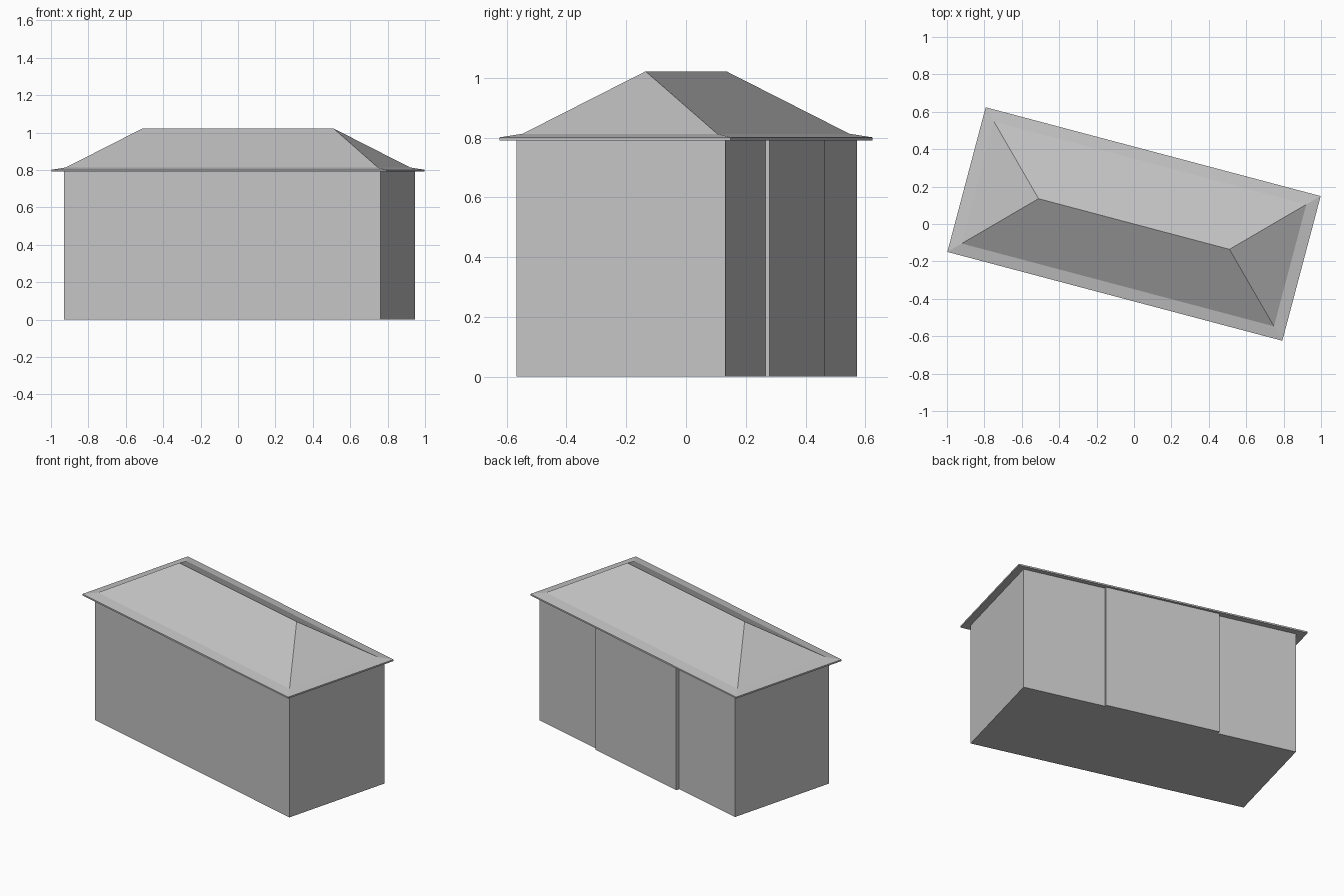
import bpy
import bmesh
import math

cube = bpy.data.objects.get("Cube")
if cube:
    bpy.data.objects.remove(cube, do_unlink=True)

TURN = math.radians(-14.85)   # whole building is turned on its plot
WALL_TOP = 0.791

grey = bpy.data.materials.new("plain grey")
grey.use_nodes = True
grey.diffuse_color = (0.55, 0.55, 0.55, 1)
grey.node_tree.nodes["Principled BSDF"].inputs["Base Color"].default_value = (0.55, 0.55, 0.55, 1)


def finish(name, bm):
    bmesh.ops.recalc_face_normals(bm, faces=bm.faces)
    mesh = bpy.data.meshes.new(name)
    bm.to_mesh(mesh)
    bm.free()
    mesh.materials.append(grey)
    obj = bpy.data.objects.new(name, mesh)
    obj.rotation_euler.z = TURN
    bpy.context.collection.objects.link(obj)
    return obj


# Walls: footprint with a slightly projecting middle bay at the back
footprint = [(-0.869, -0.353), (0.882, -0.353), (0.882, 0.37), (0.359, 0.37),
             (0.359, 0.384), (-0.367, 0.384), (-0.367, 0.361), (-0.869, 0.361)]
bm = bmesh.new()
floor = bm.faces.new([bm.verts.new((x, y, 0)) for x, y in footprint])
top = bmesh.ops.extrude_face_region(bm, geom=[floor], use_keep_orig=True)
bmesh.ops.translate(bm, vec=(0, 0, WALL_TOP),
                    verts=[v for v in top["geom"] if isinstance(v, bmesh.types.BMVert)])
finish("walls", bm)

# Hipped roof: soffit, fascia, shallow eave lip, then slopes up to the ridge
EAVE_X, EAVE_Y, LIP = 0.9265, 0.40, 0.063
bm = bmesh.new()


def ring(inset, z):
    x, y = EAVE_X - inset, EAVE_Y - inset
    return [bm.verts.new((sx * x, sy * y, z))
            for sx, sy in ((-1, -1), (1, -1), (1, 1), (-1, 1))]


rings = [ring(0, WALL_TOP), ring(0, 0.801), ring(LIP, 0.813)]
bm.faces.new(rings[0])
for low, high in zip(rings, rings[1:]):
    for i in range(4):
        j = (i + 1) % 4
        bm.faces.new((low[i], low[j], high[j], high[i]))
left, right = [bm.verts.new((s * 0.528, 0, 1.022)) for s in (-1, 1)]
a, b, c, d = rings[-1]
for face in ((a, b, right, left), (b, c, right), (c, d, left, right), (d, a, left)):
    bm.faces.new(face)
finish("hipped_roof", bm)
